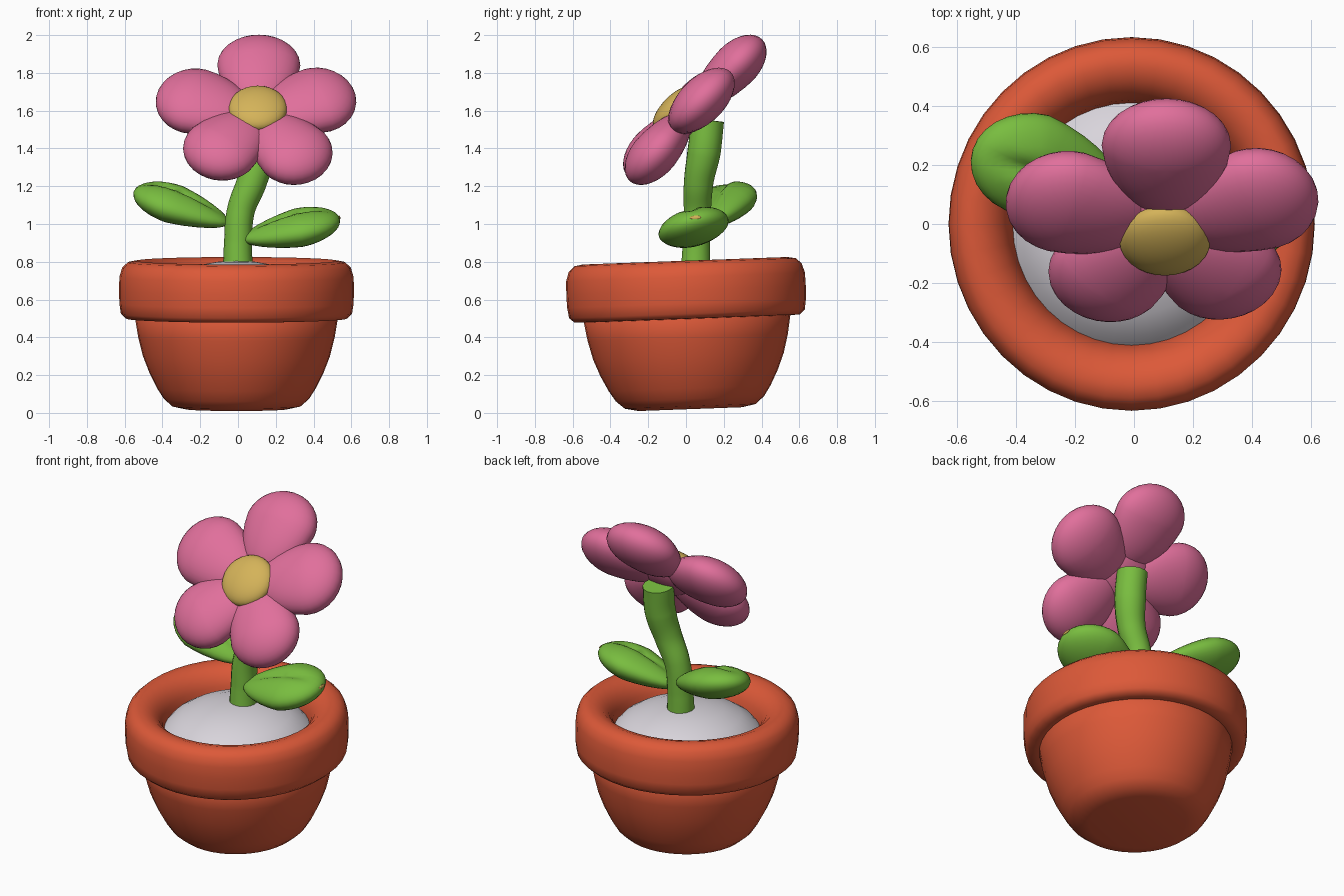
import bpy, bmesh, math
from mathutils import Vector, Matrix

cube = bpy.data.objects.get("Cube")
if cube:
    bpy.data.objects.remove(cube, do_unlink=True)


def material(name, rgb):
    m = bpy.data.materials.new(name)
    m.use_nodes = True
    m.diffuse_color = (*rgb, 1)
    m.node_tree.nodes["Principled BSDF"].inputs["Base Color"].default_value = (*rgb, 1)
    return m


terracotta = material("terracotta", (0.72, 0.10, 0.04))
pink = material("petal pink", (0.75, 0.16, 0.33))
green = material("leaf green", (0.19, 0.51, 0.05))
yellow = material("pollen yellow", (0.66, 0.45, 0.10))
white = material("pale soil", (0.69, 0.66, 0.71))


def finish(name, bm, mat):
    """Turn a bmesh into a smooth shaded object."""
    bmesh.ops.recalc_face_normals(bm, faces=bm.faces)
    mesh = bpy.data.meshes.new(name)
    bm.to_mesh(mesh)
    bm.free()
    mesh.materials.append(mat)
    for p in mesh.polygons:
        p.use_smooth = True
    ob = bpy.data.objects.new(name, mesh)
    bpy.context.collection.objects.link(ob)
    return ob


def lathe(name, profile, mat, segments=40):
    """Spin a (radius, height) profile around z."""
    bm = bmesh.new()
    verts = [bm.verts.new((r, 0, z)) for r, z in profile]
    edges = [bm.edges.new(pair) for pair in zip(verts, verts[1:])]
    bmesh.ops.spin(bm, geom=verts + edges, cent=(0, 0, 0), axis=(0, 0, 1),
                   angle=math.tau, steps=segments)
    bmesh.ops.remove_doubles(bm, verts=bm.verts, dist=0.0005)
    return finish(name, bm, mat)


def blob(name, centre, along, normal, size, mat, stretch=1.0, taper=0.0, groove=0.0):
    """Ellipsoid lying along a direction; its inner half can be drawn out to a stalk."""
    a = Vector(along).normalized()
    n = Vector(normal)
    n = (n - a * n.dot(a)).normalized()
    b = n.cross(a)
    bm = bmesh.new()
    bmesh.ops.create_uvsphere(bm, u_segments=28, v_segments=18, radius=1)
    for v in bm.verts:
        x, y, z = v.co
        dent = groove * math.exp(-(y / 0.16) ** 2) * (1 - x * x) if z > 0 else 0
        if x < 0:
            y *= 1 + taper * x
            z *= 1 + taper * x
            x *= stretch
        v.co = Vector(centre) + a * x * size[0] + b * y * size[1] + n * (z * (1 - dent)) * size[2]
    return finish(name, bm, mat)


# Pot with its rolled rim, and the mound of soil, all leaning slightly
pot = lathe("pot_body", [(0, 0.02), (0.27, 0.02), (0.34, 0.035), (0.385, 0.075), (0.42, 0.13),
                         (0.46, 0.21), (0.495, 0.30), (0.52, 0.40), (0.54, 0.52), (0.5, 0.56),
                         (0, 0.56)], terracotta)
rim = lathe("pot_rim", [(0.50, 0.51), (0.54, 0.498), (0.585, 0.50), (0.612, 0.525), (0.62, 0.58),
                        (0.622, 0.65), (0.62, 0.72), (0.605, 0.77), (0.575, 0.798), (0.53, 0.806),
                        (0.48, 0.79), (0.44, 0.755), (0.415, 0.71), (0.40, 0.64), (0.40, 0.56)],
            terracotta)
soil = lathe("soil", [(0, 0.805), (0.1, 0.80), (0.2, 0.782), (0.3, 0.745), (0.37, 0.70),
                      (0.42, 0.64)], white)
for ob in (pot, rim, soil):
    ob.rotation_euler.x = math.radians(2.1)
    ob.location = (-0.008, 0.024, 0)
    ob.scale.y = 1.02

# Stem: a tapered tube along a curve
curve = bpy.data.curves.new("stem", "CURVE")
curve.dimensions = "3D"
curve.bevel_depth = 0.08
curve.bevel_resolution = 5
curve.use_fill_caps = True
path = [(0, 0.05, 0.74, 1.0), (0, 0.055, 0.90, 0.92), (0.015, 0.06, 1.07, 0.92),
        (0.075, 0.068, 1.23, 1.0), (0.108, 0.095, 1.38, 1.12), (0.11, 0.115, 1.55, 1.1)]
spline = curve.splines.new("BEZIER")
spline.bezier_points.add(len(path) - 1)
for point, (x, y, z, r) in zip(spline.bezier_points, path):
    point.co = (x, y, z)
    point.radius = r
    point.handle_left_type = point.handle_right_type = "AUTO"
curve.materials.append(green)
stem = bpy.data.objects.new("stem", curve)
bpy.context.collection.objects.link(stem)
bpy.ops.object.select_all(action="DESELECT")
stem.select_set(True)
bpy.context.view_layer.objects.active = stem
bpy.ops.object.convert(target="MESH")
bpy.ops.object.shade_smooth_by_angle()

# Leaves with a shallow midrib
blob("right_leaf", (-0.34, 0.20, 1.105), (-0.9, 0.22, 0.32), (0.3, -0.3, 0.9),
     (0.225, 0.18, 0.095), green, stretch=1.4, taper=0.3, groove=0.3)
blob("left_leaf", (0.32, 0.04, 0.98), (0.95, 0.02, 0.2), (-0.2, -0.25, 0.95),
     (0.225, 0.19, 0.095), green, stretch=1.35, taper=0.3, groove=0.25)
blob("left_leaf_tip", (0.538, 0.05, 1.035), (0, 1, 0.05), (1, 0, 0.2),
     (0.03, 0.01, 0.004), yellow)

# Flower head facing forward and up
facing = Vector((0, -1, 1)).normalized()
hub = Vector((0.105, -0.008, 1.565))
blob("flower_hub", hub, (1, 0, 0), facing, (0.2, 0.2, 0.09), pink)
blob("flower_centre", hub + facing * 0.067, (1, 0, 0), facing, (0.155, 0.155, 0.07), yellow)

petals = {
    "top_petal": ((0.11, 0.265, 1.84), (0.195, 0.22)),
    "upper_left_petal": ((0.42, 0.085, 1.655), (0.205, 0.215)),
    "upper_right_petal": ((-0.23, 0.075, 1.65), (0.205, 0.215)),
    "lower_left_petal": ((0.30, -0.165, 1.375), (0.195, 0.205)),
    "lower_right_petal": ((-0.09, -0.17, 1.395), (0.195, 0.205)),
}
for name, (centre, (length, width)) in petals.items():
    blob(name, centre, Vector(centre) - hub, facing, (length, width, 0.12), pink,
         stretch=1.6, taper=0.1)
